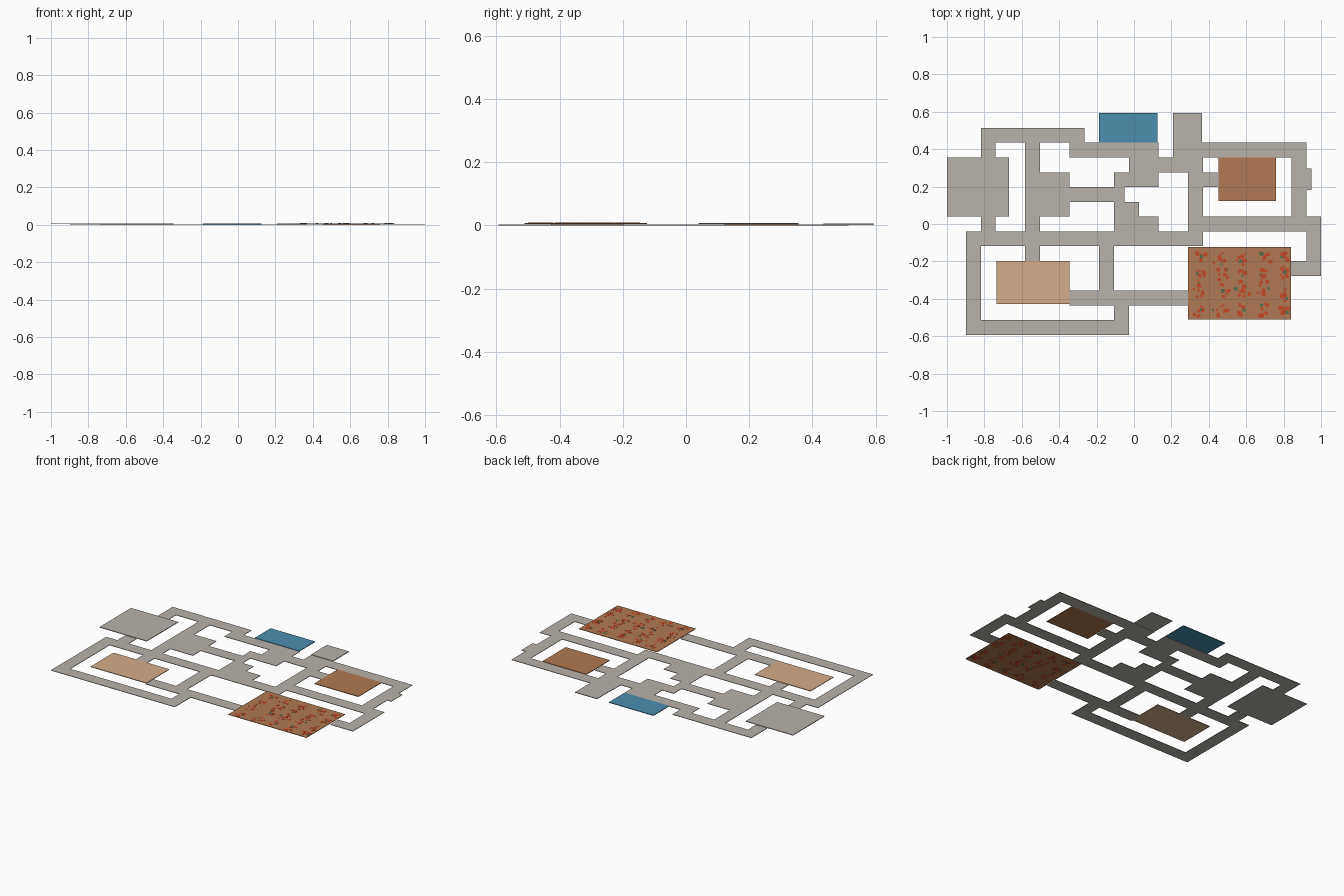
import bpy, bmesh, random

if "Cube" in bpy.data.objects:
    bpy.data.objects.remove(bpy.data.objects["Cube"])

T = 0.0791                       # one floor tile
X = lambda n: -0.898 + T * n     # tile column -> x
Y = lambda n: 0.593 - T * n      # tile row (from the back) -> y


def material(name, rgb):
    lin = [((c / 255 + 0.055) / 1.055) ** 2.4 for c in rgb]
    m = bpy.data.materials.new(name)
    m.diffuse_color = (*lin, 1)
    m.use_nodes = True
    m.node_tree.nodes["Principled BSDF"].inputs["Base Color"].default_value = m.diffuse_color
    return m


stone = material("grey stone", (184, 178, 170))
wood = material("brown wood", (176, 122, 82))
sand = material("light tan", (211, 173, 139))
water = material("blue", (76, 143, 174))
red = material("red", (200, 72, 38))
green = material("dark green", (80, 112, 80))


def floor(name, rects, z0, z1, mat):
    """Merge overlapping tile rectangles (x0, y0, x1, y1) into one thin slab."""
    xs = sorted({r[i] for r in rects for i in (0, 2)})
    ys = sorted({r[i] for r in rects for i in (1, 3)})
    bm = bmesh.new()
    verts = {}

    def vert(a, b):
        if (a, b) not in verts:
            verts[a, b] = bm.verts.new((X(a), Y(b), z0))
        return verts[a, b]

    for a, b in zip(xs, xs[1:]):
        for c, d in zip(ys, ys[1:]):
            mx, my = (a + b) / 2, (c + d) / 2
            if any(r[0] < mx < r[2] and r[1] < my < r[3] for r in rects):
                bm.faces.new([vert(a, d), vert(b, d), vert(b, c), vert(a, c)])
    res = bmesh.ops.extrude_face_region(bm, geom=bm.faces[:])
    for v in (g for g in res["geom"] if isinstance(g, bmesh.types.BMVert)):
        v.co.z = z1
    bmesh.ops.recalc_face_normals(bm, faces=bm.faces)
    me = bpy.data.meshes.new(name)
    bm.to_mesh(me)
    bm.free()
    me.materials.append(mat)
    ob = bpy.data.objects.new(name, me)
    bpy.context.collection.objects.link(ob)
    return ob


# corridors, west half
floor("west_corridors", [
    (1, 1, 8, 2), (1, 1, 2, 3), (4, 2, 5, 10), (5, 4, 7, 7), (5, 5, 10.7, 6),
    (7, 2, 11, 3), (11, 2, 13, 5), (10, 4, 13, 5), (13, 3, 15, 4),
    (10, 6, 11.7, 7), (10, 7, 13, 8), (1, 7, 2, 9), (1, 8, 16, 9),
    (0, 8, 1, 15), (0, 14, 11, 15), (10, 13, 11, 14),
    (9, 9, 10, 12), (7, 12, 15, 13)], 0, 0.003, stone)
# corridors, east half
floor("east_corridors", [
    (14, 2, 23, 3), (14, 3, 15, 4), (15, 3, 16, 9), (16, 4, 17, 5),
    (22, 2, 23, 8), (23, 3.75, 23.35, 5.2), (16, 7, 24, 8),
    (23, 7, 24, 11), (22, 10, 24, 11)], 0, 0.003, stone)

# rooms
floor("west_hall", [(-1.29, 3, 2.9, 7)], 0.004, 0.008, stone)
floor("entrance_room", [(14, 0, 15.95, 2)], 0.002, 0.006, stone)
floor("pool_room", [(9, 0, 12.95, 2)], 0.002, 0.006, water)
floor("sand_room", [(2.05, 10, 7, 12.9)], 0.002, 0.006, sand)
floor("small_wood_room", [(17.05, 3, 20.95, 5.95)], 0.002, 0.006, wood)
floor("large_wood_room", [(15, 9.05, 21.95, 13.95)], 0.005, 0.008, wood)

# flower-like clusters in regular columns, showing on both sides of the large floor
random.seed(4)
bits = {"red_petals": [], "green_leaves": []}
for i in range(5):
    for j in range(4):
        cx, cy = 15.75 + 1.4 * i, 9.65 + 1.18 * j
        for k in range(9):
            x, y = cx + random.gauss(0, .2), cy + random.gauss(0, .24)
            x, y = min(max(x, 15.05), 21.6), min(max(y, 9.1), 13.6)
            s = random.uniform(.12, .26)
            bits["green_leaves" if k == 8 else "red_petals"].append((x, y, x + s, y + s))
floor("red_petals", bits["red_petals"], 0.0045, 0.0085, red)
floor("green_leaves", bits["green_leaves"], 0.0043, 0.0087, green)
